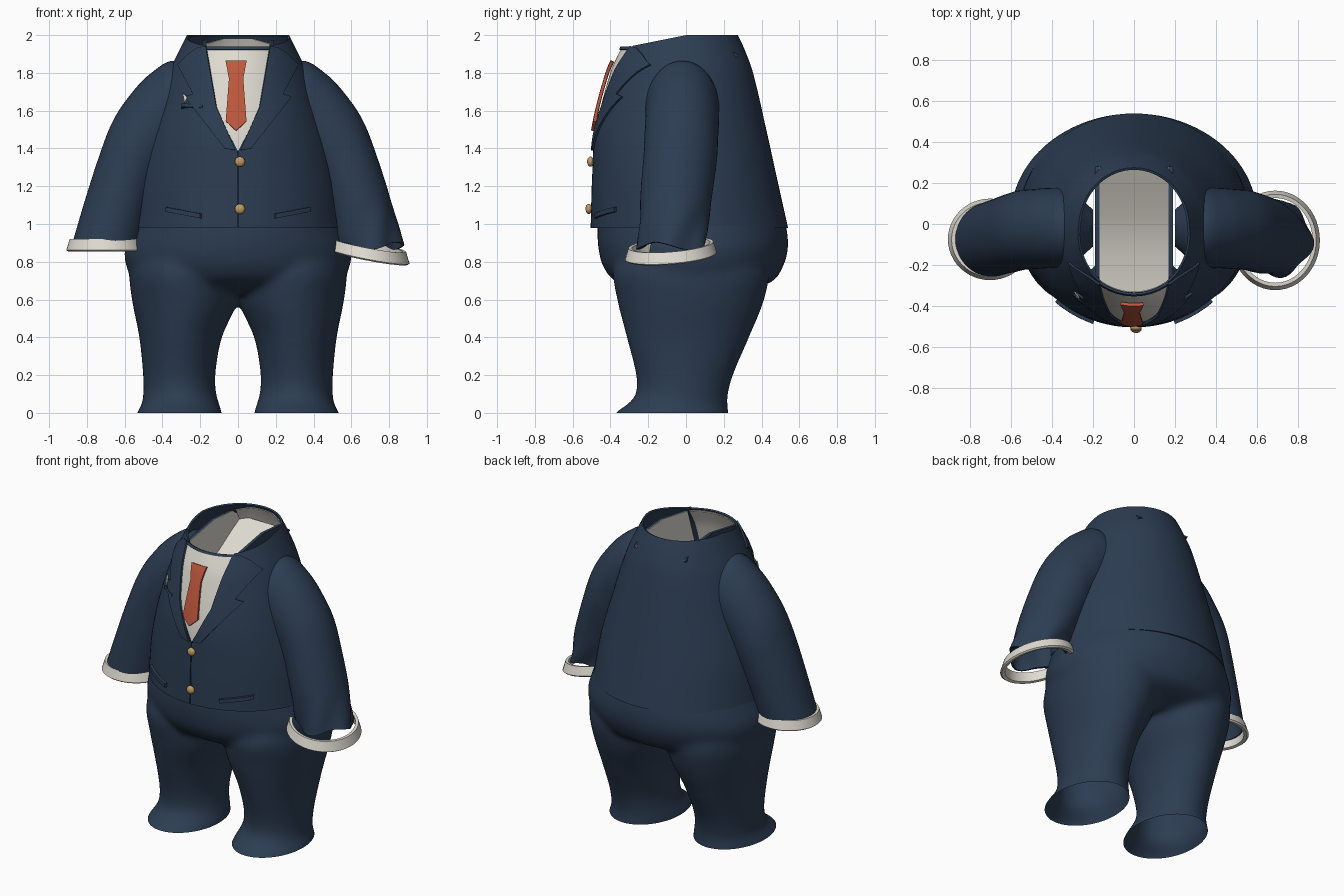
import bpy, bmesh, math
from mathutils import Vector

if "Cube" in bpy.data.objects:
    bpy.data.objects.remove(bpy.data.objects["Cube"])


def material(name, rgb):
    m = bpy.data.materials.new(name)
    m.use_nodes = True
    m.diffuse_color = (*rgb, 1)
    m.node_tree.nodes["Principled BSDF"].inputs["Base Color"].default_value = (*rgb, 1)
    return m


NAVY = material("navy cloth", (0.025, 0.046, 0.085))
WHITE = material("off white cotton", (0.74, 0.71, 0.64))
RED = material("rust red silk", (0.52, 0.098, 0.048))
GOLD = material("brass", (0.53, 0.33, 0.125))


def finish(name, bm, mat, thick=0, remesh=0):
    """Turn a bmesh into a named, coloured, shaded object."""
    me = bpy.data.meshes.new(name)
    bm.to_mesh(me)
    bm.free()
    me.materials.append(mat)
    ob = bpy.data.objects.new(name, me)
    bpy.context.collection.objects.link(ob)
    bpy.ops.object.select_all(action='DESELECT')
    ob.select_set(True)
    bpy.context.view_layer.objects.active = ob
    if remesh:
        r = ob.modifiers.new("remesh", 'REMESH')
        r.mode, r.voxel_size = 'VOXEL', remesh
        s = ob.modifiers.new("smooth", 'SMOOTH')
        s.iterations = 24
    if thick:
        s = ob.modifiers.new("thickness", 'SOLIDIFY')
        s.thickness, s.offset = thick, -1
    for mod in list(ob.modifiers):
        bpy.ops.object.modifier_apply(modifier=mod.name)
    bpy.ops.object.shade_smooth_by_angle(angle=math.radians(40))
    return ob


def interp(table, t):
    """Smooth lookup of a row in a table whose first column is the key."""
    n = len(table) - 1
    i = max(k for k in range(n) if k == 0 or table[k][0] <= t)
    p = [table[min(max(i + k, 0), n)] for k in (-1, 0, 1, 2)]
    h = p[2][0] - p[1][0]
    u = min(max((t - p[1][0]) / h, 0), 1)
    out = []
    for c in range(1, len(p[1])):
        m1 = (p[2][c] - p[0][c]) / (p[2][0] - p[0][0]) * h
        m2 = (p[3][c] - p[1][c]) / (p[3][0] - p[1][0]) * h
        a, b = p[1][c], p[2][c]
        out.append(a + m1 * u + (3 * (b - a) - 2 * m1 - m2) * u**2
                   + (2 * (a - b) + m1 + m2) * u**3)
    return out


def loft(bm, rings, closed=True, caps=False):
    rows = [[bm.verts.new(p) for p in r] for r in rings]
    n = len(rows[0])
    for a, b in zip(rows, rows[1:]):
        for i in range(n if closed else n - 1):
            j = (i + 1) % n
            bm.faces.new((a[i], a[j], b[j], b[i]))
    if caps:
        bm.faces.new(rows[0][::-1])
        bm.faces.new(rows[-1])


def steps(a, b, n):
    return [a + (b - a) * i / n for i in range(n + 1)]


def ellipse(cx, cy, z, rx, ry):
    return [(cx + rx * math.cos(a), cy + ry * math.sin(a), z)
            for a in steps(0, math.tau, 48)[:-1]]


# Torso shape: height, half width, front y, back y
TORSO = [(0.98, 0.562, -0.505, 0.54), (1.25, 0.527, -0.497, 0.48),
         (1.5, 0.462, -0.48, 0.425), (1.8, 0.367, -0.405, 0.355),
         (1.92, 0.31, -0.352, 0.312), (2.0, 0.27, -0.31, 0.275)]
# Front opening: height, half width
OPENING = [(1.39, 0.003), (1.62, 0.115), (1.95, 0.172), (2.0, 0.18)]


def torso_y(x, z, side=-1, off=0):
    a, y0, y1 = interp(TORSO, z)
    q = min(abs(x) / (a + off), 1)
    return (y0 + y1) / 2 + side * ((y1 - y0) / 2 + off) * math.sqrt(1 - q * q)


# Jacket body, open down the front, with a sloping neckline
bm = bmesh.new()
rings = []
for z in steps(0.98, 2.0, 60):
    a, y0, y1 = interp(TORSO, z)
    gap = 0.003 if z < 1.39 else interp(OPENING, z)[0]
    s = math.asin(gap / a)
    rings.append([(a * math.sin(t), (y0 + y1) / 2 - (y1 - y0) / 2 * math.cos(t), z)
                  for t in steps(s, math.tau - s, 80)])
loft(bm, rings, closed=False)
bmesh.ops.bisect_plane(bm, geom=bm.verts[:] + bm.edges[:] + bm.faces[:],
                       plane_co=(0, 0, 2), plane_no=(0, -0.2, 1), clear_outer=True)
finish("jacket_body", bm, NAVY, 0.012)


def plate(name, outline, mat, off, thick, side=-1):
    """Flat outline (x, z) wrapped onto the torso."""
    bm = bmesh.new()
    bm.faces.new([bm.verts.new((x, 0, z)) for x, z in outline])
    bm.normal_update()
    bmesh.ops.triangulate(bm, faces=bm.faces[:])
    for axis, values in (((1, 0, 0), steps(-0.45, 0.45, 30)),
                         ((0, 0, 1), steps(1.0, 2.0, 34))):
        for v in values:
            bmesh.ops.bisect_plane(bm, geom=bm.verts[:] + bm.edges[:] + bm.faces[:],
                                   plane_co=Vector(axis) * v, plane_no=axis)
    for v in bm.verts:
        v.co.y = torso_y(v.co.x, v.co.z, side, off)
    bm.normal_update()
    flip = [f for f in bm.faces if f.normal.y * side < 0]
    bmesh.ops.reverse_faces(bm, faces=flip)
    return finish(name, bm, mat, thick)


# Lapels and hip pocket flaps, mirrored
LAPEL = [(0.172, 1.943), (0.215, 1.935), (0.265, 1.9), (0.322, 1.845), (0.24, 1.69),
         (0.285, 1.675), (0.07, 1.4), (0.012, 1.39), (0.115, 1.62)]
FLAP = [(0.2, 1.055), (0.385, 1.09), (0.385, 1.065), (0.2, 1.03)]
for s, side in ((1, "left"), (-1, "right")):
    plate(side + "_lapel", [(s * x, z) for x, z in LAPEL], NAVY, 0.012, 0.011)
    plate(side + "_pocket_flap", [(s * x, z) for x, z in FLAP], NAVY, 0.018, 0.017)
plate("chest_pocket", [(-0.3, 1.64), (-0.19, 1.63), (-0.19, 1.615), (-0.3, 1.622)],
      NAVY, 0.015, 0.014)
plate("pocket_square", [(-0.293, 1.695), (-0.27, 1.672), (-0.283, 1.642)],
      WHITE, 0.018, 0.008)

# Shirt front, neckband and tie
edge = [(x + 0.006, z) for z, x in OPENING[:2]] + [(0.17, 1.93)]
plate("shirt_front", edge + [(-x, z) for x, z in edge[::-1]], WHITE, -0.004, 0.006)
plate("neckband", [(-0.168, 1.925), (0.168, 1.925), (0.168, 1.94), (-0.168, 1.94)],
      NAVY, 0.004, 0.012)
TIE = [(0.056, 1.865), (0.038, 1.77), (0.055, 1.545), (0, 1.495)]
plate("tie", [(x - 0.01, z) for x, z in TIE] + [(-x - 0.01, z) for x, z in TIE[2::-1]],
      RED, 0.022, 0.016)

# Shirt interior: front and back panels, curved floor and side walls
plate("shirt_back", [(-0.17, 1.84), (0.17, 1.84), (0.17, 1.955), (0.08, 1.98),
                     (-0.08, 1.98), (-0.17, 1.955)], WHITE, -0.016, 0.004, side=1)
plate("shirt_inner_front", [(-0.17, 1.6), (0.17, 1.6), (0.17, 1.925), (-0.17, 1.925)],
      WHITE, -0.016, 0.004)
FLOOR = [(0.28, 1.89), (0.17, 1.83), (0.04, 1.75), (-0.14, 1.68), (-0.35, 1.65)]
bm = bmesh.new()
loft(bm, [[(-0.17, y, z), (0.17, y, z)] for y, z in FLOOR], closed=False)
bmesh.ops.recalc_face_normals(bm, faces=bm.faces[:])
finish("shirt_floor", bm, WHITE)
WALL = FLOOR + [(-0.26, 1.93), (0, 1.975), (0.185, 1.96)]
for s, side in ((1, "left"), (-1, "right")):
    for part, x0, x1, mat in (("shirt_wall", 0.169, 0.172, WHITE),
                              ("neck_bar", 0.172, 0.19, NAVY)):
        bm = bmesh.new()
        loft(bm, [[(s * x, y, z) for y, z in WALL] for x in (x0, x1)], caps=True)
        bmesh.ops.recalc_face_normals(bm, faces=bm.faces[:])
        finish(side + "_" + part, bm, mat)

# Buttons
for name, z in (("upper_button", 1.33), ("lower_button", 1.08)):
    bm = bmesh.new()
    bmesh.ops.create_uvsphere(bm, u_segments=20, v_segments=12, radius=0.027)
    for v in bm.verts:
        v.co = Vector((v.co.x + 0.01, v.co.y * 0.65 + torso_y(0, z) - 0.012, v.co.z + z))
    finish(name, bm, GOLD)

# Sleeves: key, outer x, outer z, inner x, inner z, centre y, half depth
SLEEVE = [(-1, 0.2, 1.72, 0.2, 1.54, -0.02, 0.09),
          (0, 0.33, 1.862, 0.3, 1.4, -0.02, 0.185), (1, 0.465, 1.795, 0.36, 1.32, -0.02, 0.195),
          (2, 0.58, 1.672, 0.4, 1.25, -0.025, 0.195), (3, 0.67, 1.53, 0.43, 1.18, -0.03, 0.195),
          (4, 0.745, 1.33, 0.46, 1.1, -0.045, 0.192), (5, 0.815, 1.11, 0.49, 1.01, -0.06, 0.186),
          (6, 0.875, 0.905, 0.52, 0.905, -0.075, 0.183)]
for s, side in ((1, "left"), (-1, "right")):
    rings = []
    for t in steps(-1, 6, 42):
        ox, oz, ix, iz, cy, ry = interp(SLEEVE, t)
        o, i = Vector((ox, 0, oz)), Vector((ix, 0, iz))
        ring = []
        for a in steps(0, math.tau, 48)[:-1]:
            # the left wrist is crumpled
            k = max(0, t - 4.7) / 1.3 if s > 0 else 0
            w = 1 + 0.07 * k * math.sin(5 * a + 2.5 * t) - 0.03 * k
            p = (o + i) / 2 + (o - i) / 2 * math.cos(a) * w
            drop = 0.02 * k * k * (1 + math.sin(3 * a))
            ring.append((s * p.x, cy + ry * w * math.sin(a), p.z - drop))
        rings.append(ring[::s])
    bm = bmesh.new()
    loft(bm, rings)
    bm.faces.new(bm.verts[:48])
    bmesh.ops.recalc_face_normals(bm, faces=bm.faces[:])
    finish(side + "_sleeve", bm, NAVY, 0.012)


def cuff(name, cx, cy, z, rx, ry, tilt_x, tilt_y):
    """Flared band with a closed cross-section."""
    bm = bmesh.new()
    rings = []
    for grow, dz in ((-0.018, 0.03), (0, 0.032), (0.018, -0.026), (0.008, -0.034),
                     (-0.012, -0.03), (-0.018, 0.03)):
        rings.append([(x, y, h + tilt_x * (x - cx) + tilt_y * (y - cy))
                      for x, y, h in ellipse(cx, cy, z + dz, rx + grow, ry + grow)])
    loft(bm, rings)
    bmesh.ops.remove_doubles(bm, verts=bm.verts[:], dist=0.0001)
    bmesh.ops.recalc_face_normals(bm, faces=bm.faces[:])
    finish(name, bm, WHITE)


cuff("right_cuff", -0.703, -0.075, 0.888, 0.188, 0.181, 0, 0)
cuff("left_cuff", 0.69, -0.08, 0.858, 0.2, 0.225, -0.19, 0.08)

# Trousers: hips and two legs fused into one smooth skin
HIPS = [(0.63, 0.34, -0.2, 0.28), (0.69, 0.53, -0.365, 0.45), (0.77, 0.59, -0.437, 0.512),
        (0.86, 0.603, -0.463, 0.54), (0.95, 0.575, -0.47, 0.538), (1.06, 0.54, -0.465, 0.515)]
LEG = [(-0.06, 0.078, 0.552, -0.405, 0.232), (0, 0.084, 0.536, -0.376, 0.226),
       (0.05, 0.1, 0.508, -0.305, 0.22), (0.1, 0.115, 0.502, -0.265, 0.222),
       (0.2, 0.12, 0.503, -0.265, 0.25), (0.4, 0.085, 0.523, -0.315, 0.335),
       (0.6, 0.0, 0.562, -0.365, 0.415), (0.75, 0.01, 0.575, -0.385, 0.435),
       (0.86, 0.06, 0.54, -0.33, 0.37)]
bm = bmesh.new()
rings = []
for z in steps(0.63, 1.06, 24):
    a, y0, y1 = interp(HIPS, z)
    rings.append(ellipse(0, (y0 + y1) / 2, z, a, (y1 - y0) / 2))
loft(bm, rings, caps=True)
for s in (1, -1):
    rings = []
    for z in steps(-0.06, 0.86, 46):
        x0, x1, y0, y1 = interp(LEG, z)
        rings.append(ellipse(s * (x0 + x1) / 2, (y0 + y1) / 2, z,
                             (x1 - x0) / 2, (y1 - y0) / 2))
    loft(bm, rings, caps=True)
trousers = finish("trousers", bm, NAVY, remesh=0.016)

# Open the waist and the leg ends
bm = bmesh.new()
bm.from_mesh(trousers.data)
for z, up in ((0.99, 1), (0, -1)):
    bmesh.ops.bisect_plane(bm, geom=bm.verts[:] + bm.edges[:] + bm.faces[:],
                           plane_co=(0, 0, z), plane_no=(0, 0, up), clear_outer=True)
bm.to_mesh(trousers.data)
bm.free()
